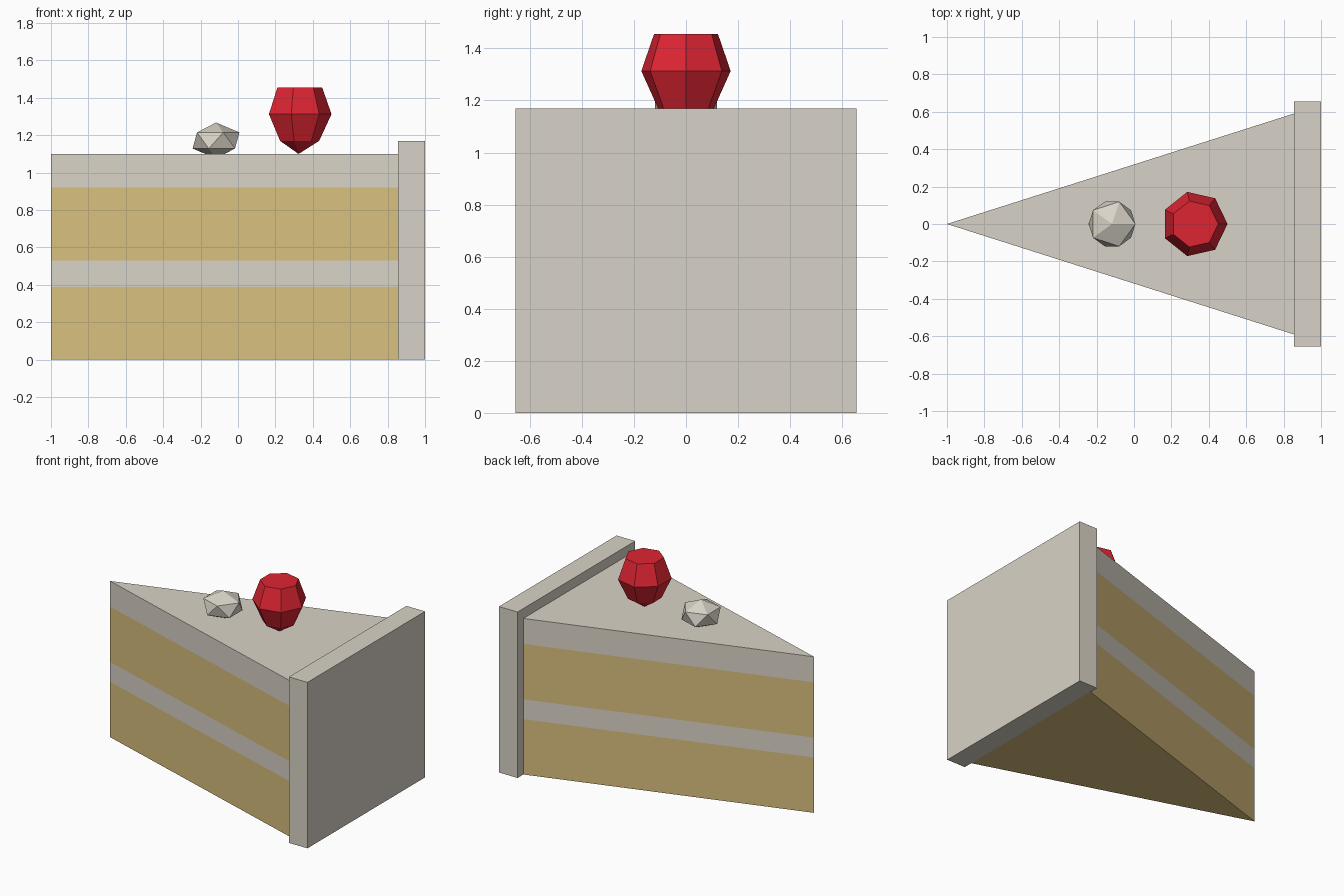
import bpy, bmesh
from math import cos, sin, tau

cube = bpy.data.objects.get("Cube")
if cube:
    bpy.data.objects.remove(cube, do_unlink=True)


def material(name, r, g, b):
    m = bpy.data.materials.new(name)
    m.use_nodes = True
    m.diffuse_color = (r, g, b, 1)
    bsdf = next(n for n in m.node_tree.nodes if n.type == 'BSDF_PRINCIPLED')
    bsdf.inputs["Base Color"].default_value = (r, g, b, 1)
    return m


cream = material("cream", 0.69, 0.65, 0.57)
sponge = material("sponge", 0.69, 0.52, 0.21)
red = material("berry_red", 0.73, 0.018, 0.032)


def finish(name, bm, *mats):
    bmesh.ops.recalc_face_normals(bm, faces=bm.faces)
    mesh = bpy.data.meshes.new(name)
    bm.to_mesh(mesh)
    bm.free()
    for m in mats:
        mesh.materials.append(m)
    obj = bpy.data.objects.new(name, mesh)
    bpy.context.collection.objects.link(obj)
    return obj


def loft(bm, rings, close_first=True):
    """Bridge equal rings of points from bottom to top, returning faces per band."""
    loops = [[bm.verts.new(p) for p in ring] for ring in rings]
    n = len(loops[0])
    bands = []
    for a, b in zip(loops, loops[1:]):
        bands.append([bm.faces.new((a[i], a[(i + 1) % n], b[(i + 1) % n], b[i]))
                      for i in range(n)])
    bottom = bm.faces.new(loops[0][::-1]) if close_first else None
    top = bm.faces.new(loops[-1])
    return bands, bottom, top


# Wedge of cake: sponge and cream bands stacked in one solid
END, HALF = 0.86, 0.592
outline = [(-1, 0), (END, -HALF), (END, HALF)]
bm = bmesh.new()
bands, base, top = loft(bm, [[(x, y, z) for x, y in outline]
                             for z in (0, 0.39, 0.53, 0.92, 1.10)])
for i, band in enumerate(bands):
    for face in band:
        face.material_index = i % 2
top.material_index = 1
finish("cake_wedge", bm, sponge, cream)

# Thick cream rim at the wide end
bm = bmesh.new()
bmesh.ops.create_cube(bm, size=1)
bmesh.ops.scale(bm, vec=(0.145, 1.31, 1.17), verts=bm.verts)
bmesh.ops.translate(bm, vec=(0.9275, 0, 0.585), verts=bm.verts)
finish("cream_rim", bm, cream)

# Seven-sided berry standing on its point
SIDES = 7
profile = [(0, 1.10), (0.11, 1.17), (0.176, 1.313), (0.126, 1.455)]
bm = bmesh.new()
loft(bm, [[(0.324 + r * cos(tau * i / SIDES), r * sin(tau * i / SIDES), z)
           for i in range(SIDES)] for r, z in profile], close_first=False)
bmesh.ops.remove_doubles(bm, verts=bm.verts, dist=0.0001)
finish("berry", bm, red)

# Squashed faceted dollop of cream
bm = bmesh.new()
bmesh.ops.create_icosphere(bm, subdivisions=1, radius=1)
bmesh.ops.scale(bm, vec=(0.14, 0.14, 0.096), verts=bm.verts)
bmesh.ops.translate(bm, vec=(-0.1175, 0, 1.172), verts=bm.verts)
finish("cream_dollop", bm, cream)
